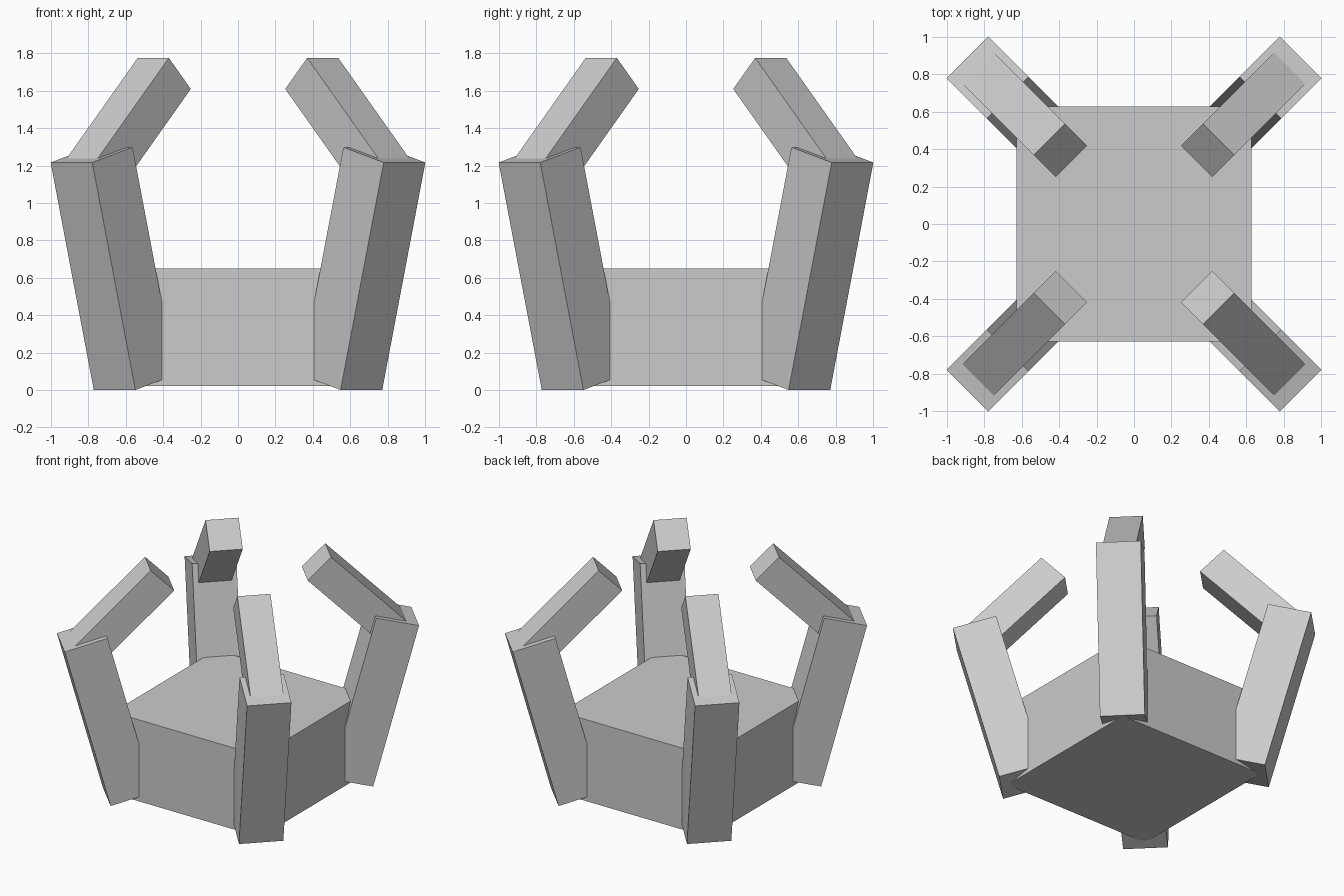
import bpy
from math import radians
from mathutils import Matrix, Vector

if "Cube" in bpy.data.objects:
    bpy.data.objects.remove(bpy.data.objects["Cube"])


def box(name, size, matrix):
    bpy.ops.mesh.primitive_cube_add(size=1)
    ob = bpy.context.object
    ob.name = name
    ob.data.transform(Matrix.Diagonal(Vector((*size, 1))))
    ob.matrix_world = matrix
    return ob


def tilted(spin, radius, z, tilt):
    # radial position around the centre, leaning outward by tilt degrees
    return (Matrix.Rotation(radians(spin), 4, 'Z')
            @ Matrix.Translation((radius, 0, z))
            @ Matrix.Rotation(radians(tilt), 4, 'Y'))


# central block
box("base_block", (1.258, 1.258, 0.629), Matrix.Translation((0, 0, 0.335)))

# four corner claws: an outward-leaning post and an inward-leaning tip
corners = {"back_right": 45, "back_left": 135, "front_left": 225, "front_right": 315}
for corner, spin in corners.items():
    box(corner + "_post", (0.315, 0.315, 1.259), tilted(spin, 0.944, 0.649, 15))
    box(corner + "_tip", (0.235, 0.235, 0.78), tilted(spin, 0.8333, 1.4167, -45))
